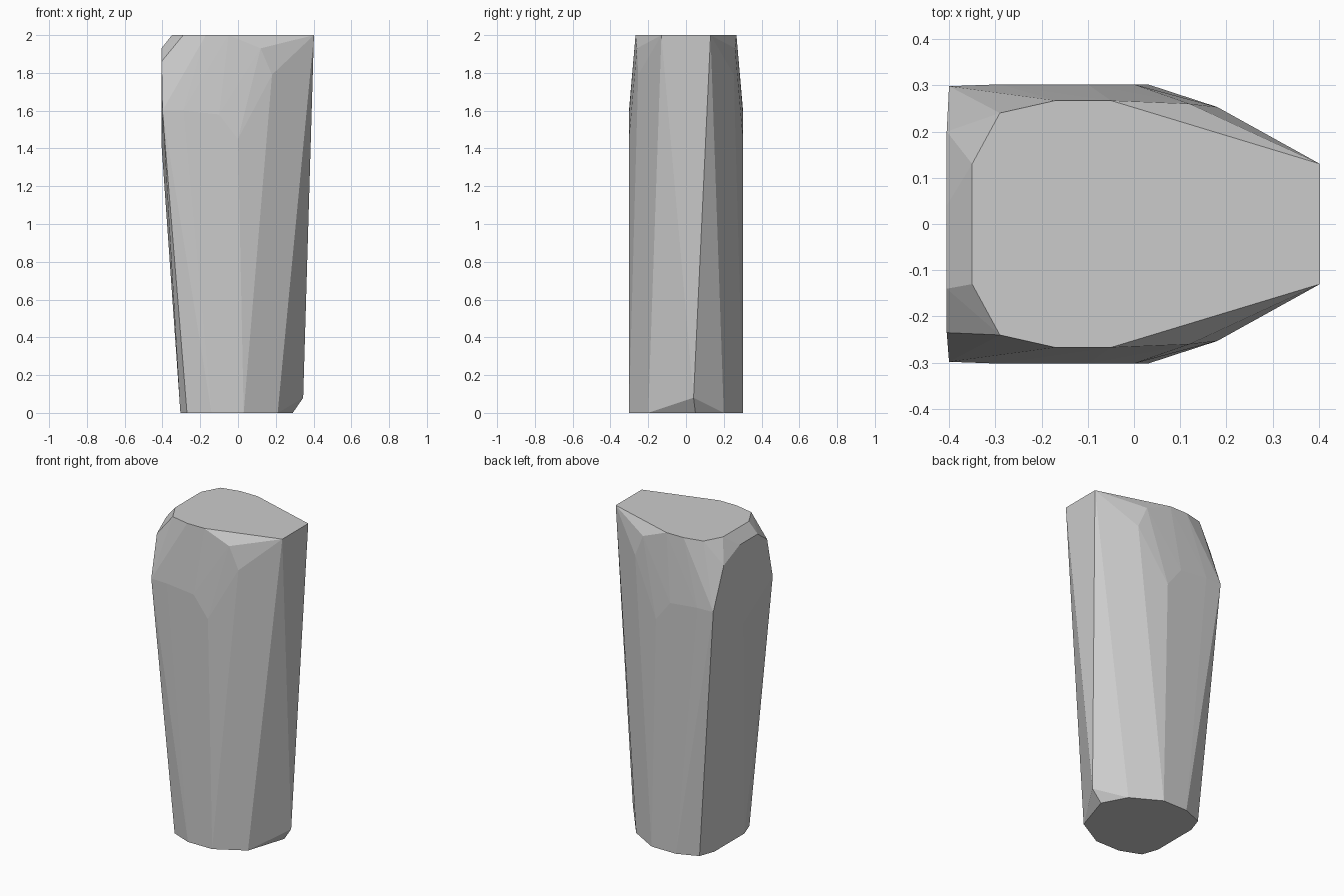
import bpy, bmesh

if "Cube" in bpy.data.objects:
    bpy.data.objects.remove(bpy.data.objects["Cube"])

# Faceted stone pillar: convex hull of a few stacked outline rings.
# Points listed as (x, y, z); "mirrored" ones exist on both +y and -y.
mirrored = [
    # flat top outline
    (-0.35, 0.13, 2.0), (-0.29, 0.24, 2.0), (-0.17, 0.267, 2.0),
    (-0.05, 0.267, 2.0), (0.402, 0.13, 2.0),
    # upper shoulder
    (0.12, 0.26, 1.93), (0.18, 0.253, 1.79),
    # widest belt
    (-0.40, 0.298, 1.60), (-0.29, 0.302, 1.60), (-0.10, 0.302, 1.58),
    (0.0, 0.302, 1.45),
    # base outline
    (-0.305, 0.15, 0.0), (-0.27, 0.25, 0.0), (-0.14, 0.302, 0.0),
    (0.03, 0.302, 0.0), (0.21, 0.20, 0.0),
]
single = [
    # chipped top edge on the left side
    (-0.405, 0.20, 1.86), (-0.405, 0.04, 1.93),
    (-0.405, -0.14, 1.93), (-0.405, -0.235, 1.86),
    (-0.405, 0.0, 1.42),
    # chipped base corner on the right side
    (0.345, 0.04, 0.08), (0.29, 0.05, 0.0),
]

bm = bmesh.new()
for x, y, z in mirrored:
    for side in (-1, 1):
        bm.verts.new((x, side * y, z))
for p in single:
    bm.verts.new(p)

hull = bmesh.ops.convex_hull(bm, input=bm.verts[:])
bmesh.ops.delete(bm, geom=[v for v in bm.verts if not v.link_faces], context='VERTS')
# merge coplanar triangles into clean facets
bmesh.ops.dissolve_limit(bm, angle_limit=0.01, verts=bm.verts[:], edges=bm.edges[:])
bmesh.ops.recalc_face_normals(bm, faces=bm.faces[:])

mesh = bpy.data.meshes.new("stone_pillar")
bm.to_mesh(mesh)
bm.free()

# plain grey stone
stone = bpy.data.materials.new("grey_stone")
stone.diffuse_color = (0.6, 0.6, 0.6, 1.0)
stone.use_nodes = True
stone.node_tree.nodes["Principled BSDF"].inputs["Base Color"].default_value = stone.diffuse_color
mesh.materials.append(stone)

pillar = bpy.data.objects.new("stone_pillar", mesh)
bpy.context.collection.objects.link(pillar)
